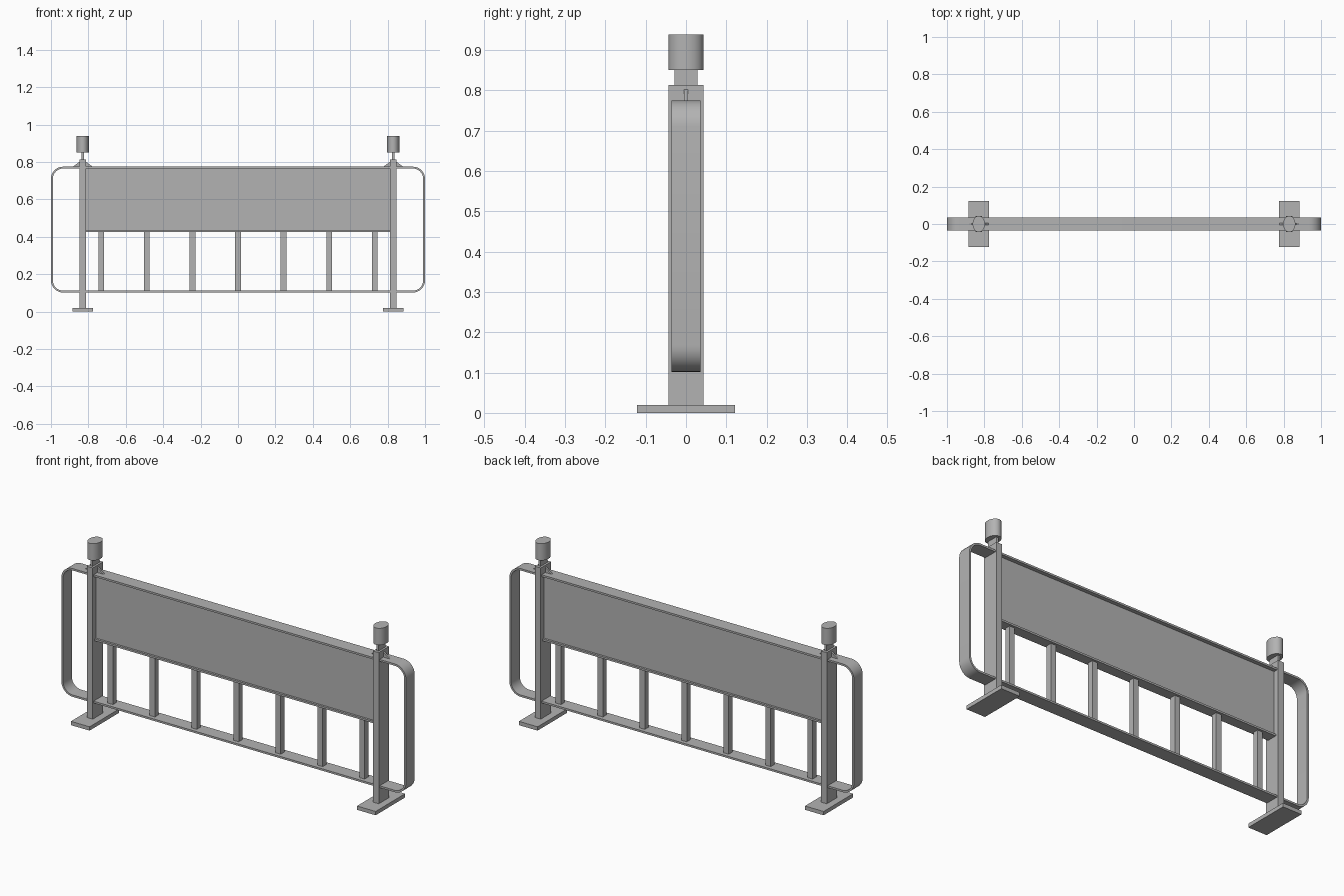
import bpy, bmesh
from math import sin, cos, pi, radians

cube = bpy.data.objects.get("Cube")
if cube:
    bpy.data.objects.remove(cube, do_unlink=True)

steel = bpy.data.materials.new("grey steel")
steel.use_nodes = True
GREY = (0.45, 0.45, 0.45, 1)
steel.diffuse_color = GREY
steel.node_tree.nodes["Principled BSDF"].inputs["Base Color"].default_value = GREY


def finish(name, bm, smooth=False):
    bmesh.ops.recalc_face_normals(bm, faces=bm.faces)
    mesh = bpy.data.meshes.new(name)
    bm.to_mesh(mesh)
    bm.free()
    mesh.materials.append(steel)
    obj = bpy.data.objects.new(name, mesh)
    bpy.context.collection.objects.link(obj)
    if smooth:
        bpy.ops.object.select_all(action="DESELECT")
        obj.select_set(True)
        bpy.context.view_layer.objects.active = obj
        bpy.ops.object.shade_smooth_by_angle(angle=radians(40))
    return obj


def box(name, x, half_x, half_y, z0, z1):
    bm = bmesh.new()
    bmesh.ops.create_cube(bm, size=2)
    for v in bm.verts:
        v.co = (x + v.co.x * half_x, v.co.y * half_y,
                (z0 + z1) / 2 + v.co.z * (z1 - z0) / 2)
    return finish(name, bm)


def prism(name, points, offset, smooth=False):
    """Extrude a closed outline along the offset vector."""
    bm = bmesh.new()
    face = bm.faces.new([bm.verts.new(p) for p in points])
    top = bmesh.ops.extrude_face_region(bm, geom=[face])["geom"]
    bmesh.ops.translate(bm, vec=offset,
                        verts=[g for g in top if isinstance(g, bmesh.types.BMVert)])
    return finish(name, bm, smooth)


def rounded_loop(half_x, z0, z1, radius, steps=8):
    """Rounded rectangle outline in the xz plane."""
    pts = []
    corners = [(half_x, z1), (-half_x, z1), (-half_x, z0), (half_x, z0)]
    signs = [(-1, -1), (1, -1), (1, 1), (-1, 1)]
    for i, ((x, z), (sx, sz)) in enumerate(zip(corners, signs)):
        for k in range(steps + 1):
            a = (i + k / steps) * pi / 2
            pts.append((x + sx * radius + radius * cos(a),
                        z + sz * radius + radius * sin(a)))
    return pts


# Bent flat-bar frame
DEPTH, BAR = 0.036, 0.01
outer = rounded_loop(1.0, 0.102, 0.775, 0.065)
inner = rounded_loop(1.0 - BAR, 0.102 + BAR, 0.775 - BAR, 0.065 - BAR)
bm = bmesh.new()
rings = [[bm.verts.new((x, y, z)) for x, z in loop]
         for loop, y in ((outer, -DEPTH), (outer, DEPTH), (inner, DEPTH), (inner, -DEPTH))]
count = len(outer)
for r in range(4):
    a, b = rings[r], rings[(r + 1) % 4]
    for i in range(count):
        j = (i + 1) % count
        bm.faces.new((a[i], a[j], b[j], b[i]))
finish("bent_frame", bm, smooth=True)

# Upper infill panel and its bottom rail
box("panel", 0, 0.815, 0.016, 0.43, 0.77)
box("panel_bottom_rail", 0, 0.815, 0.027, 0.425, 0.435)

# Balusters
for i in range(7):
    box(f"baluster_{i + 1}", (i - 3) * 0.2435, 0.015, 0.015, 0.108, 0.43)

# Posts with feet, gussets and caps
for side, s in (("left", 1), ("right", -1)):
    x = s * 0.83
    box(f"{side}_post", x, 0.017, 0.043, 0.01, 0.813)
    box(f"{side}_foot", x, 0.054, 0.122, 0, 0.02)
    for label, d in (("outer", s), ("inner", -s)):
        prism(f"{side}_{label}_gusset",
              [(x + d * 0.015, -0.005, 0.773), (x + d * 0.055, -0.005, 0.773),
               (x + d * 0.015, -0.005, 0.803)], (0, 0.01, 0))
    box(f"{side}_cap_neck", x, 0.006, 0.029, 0.81, 0.852)
    ellipse = [(x + 0.033 * cos(k * pi / 12), 0.043 * sin(k * pi / 12), 0.85)
               for k in range(24)]
    prism(f"{side}_cap", ellipse, (0, 0, 0.088), smooth=True)
